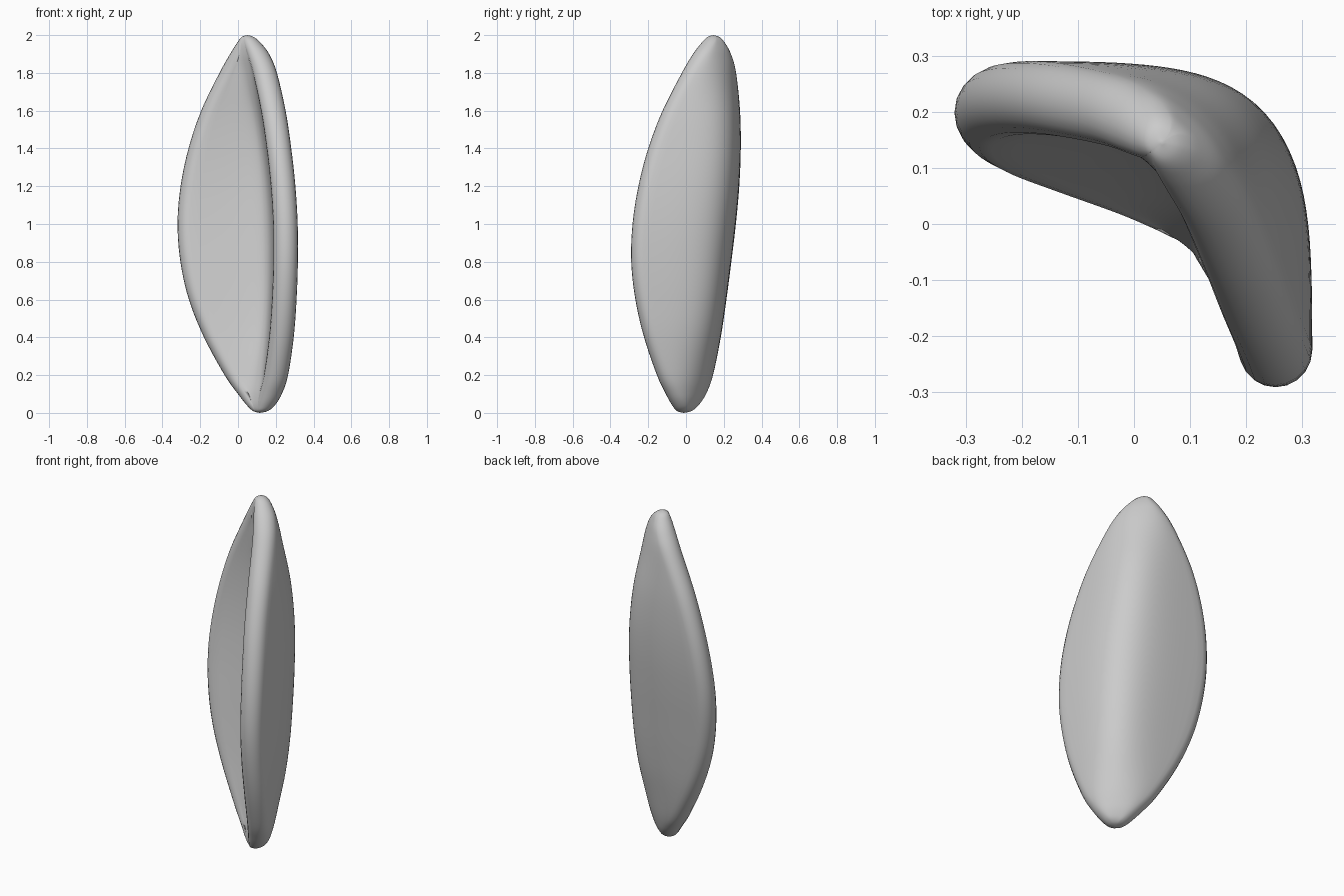
import bpy, bmesh
from math import sin, cos, pi
from mathutils import Vector

if "Cube" in bpy.data.objects:
    bpy.data.objects.remove(bpy.data.objects["Cube"])

# Horizontal stations: z, left x, right x, front y, back y, thickness
ROWS = [
    (0.00, 0.115, 0.115, -0.012, -0.012, 0.0),
    (0.01, 0.08, 0.158, -0.048, 0.03, 0.062),
    (0.04, 0.047, 0.195, -0.073, 0.066, 0.098),
    (0.10, 0.0, 0.232, -0.107, 0.106, 0.12),
    (0.20, -0.071, 0.265, -0.154, 0.143, 0.128),
    (0.40, -0.18, 0.295, -0.222, 0.184, 0.13),
    (0.60, -0.26, 0.31, -0.268, 0.214, 0.13),
    (0.80, -0.305, 0.317, -0.29, 0.24, 0.13),
    (1.00, -0.32, 0.316, -0.283, 0.264, 0.13),
    (1.20, -0.304, 0.304, -0.252, 0.282, 0.13),
    (1.40, -0.262, 0.282, -0.20, 0.29, 0.13),
    (1.60, -0.195, 0.252, -0.124, 0.286, 0.13),
    (1.80, -0.098, 0.206, -0.022, 0.265, 0.127),
    (1.90, -0.042, 0.165, 0.037, 0.238, 0.118),
    (1.96, -0.004, 0.119, 0.083, 0.205, 0.092),
    (1.99, 0.02, 0.083, 0.114, 0.177, 0.056),
    (2.00, 0.05, 0.05, 0.145, 0.145, 0.0),
]
STEPS, N, CAP = 5, 32, 10


def station(u):
    """Smoothly interpolated station."""
    i = min(int(u), len(ROWS) - 2)
    t = u - i
    p = [ROWS[max(0, min(len(ROWS) - 1, i + k))] for k in (-1, 0, 1, 2)]
    return [0.5 * (2 * b + (c - a) * t + (2 * a - 5 * b + 4 * c - d) * t * t
                   + (3 * b - a - 3 * c + d) * t ** 3) for a, b, c, d in zip(*p)]


def cap(p, n, h):
    """Half-round end of the strip."""
    d = Vector((n.y, -n.x))
    return [p + (n * cos(pi * j / CAP) + d * sin(pi * j / CAP)) * h
            for j in range(1, CAP)]


def section(z, xl, xr, yf, yb, th):
    """Bent strip with round ends, offset from an L-shaped centre line."""
    h = th / 2
    a, b, c = Vector((xl + h, yb - h)), Vector((xr - h, yf + h)), Vector((xr - h, yb - h))
    arm = ((c - a).length + (c - b).length) / 2
    k = 0.98 * sin(pi / 2 * min(1, arm / 0.46))
    p1, p2 = a.lerp(c, k), b.lerp(c, k)
    mid, nor = [], []
    for i in range(N + 1):
        t = i / N
        s = 1 - t
        mid.append(a * s ** 3 + p1 * 3 * s * s * t + p2 * 3 * s * t * t + b * t ** 3)
        d = (p1 - a) * s * s + (p2 - p1) * 2 * s * t + (b - p2) * t * t
        d = d.normalized() if d.length > 1e-7 else (b - a).normalized()
        nor.append(Vector((-d.y, d.x)))
    pts = [m + n * h for m, n in zip(mid, nor)]
    pts += cap(mid[-1], nor[-1], h)
    pts += [m - n * h for m, n in zip(reversed(mid), reversed(nor))]
    pts += cap(mid[0], nor[0], -h)
    return [(p.x, p.y, z) for p in pts]


# Loft the curved shell
bm = bmesh.new()
total = (len(ROWS) - 1) * STEPS
rings = [[bm.verts.new(p) for p in section(*station(j / STEPS))] for j in range(1, total)]
for r, s in zip(rings, rings[1:]):
    for i in range(len(r)):
        j = (i + 1) % len(r)
        bm.faces.new((r[i], r[j], s[j], s[i]))

# Rounded tips
for ring, row in ((rings[0], ROWS[0]), (rings[-1], ROWS[-1])):
    tip = bm.verts.new((row[1], row[3], row[0]))
    for i in range(len(ring)):
        bm.faces.new((ring[i], ring[(i + 1) % len(ring)], tip))
bmesh.ops.recalc_face_normals(bm, faces=bm.faces)
for f in bm.faces:
    f.smooth = True
mesh = bpy.data.meshes.new("curved_shell")
bm.to_mesh(mesh)
bm.free()
obj = bpy.data.objects.new("curved_shell", mesh)
bpy.context.collection.objects.link(obj)
